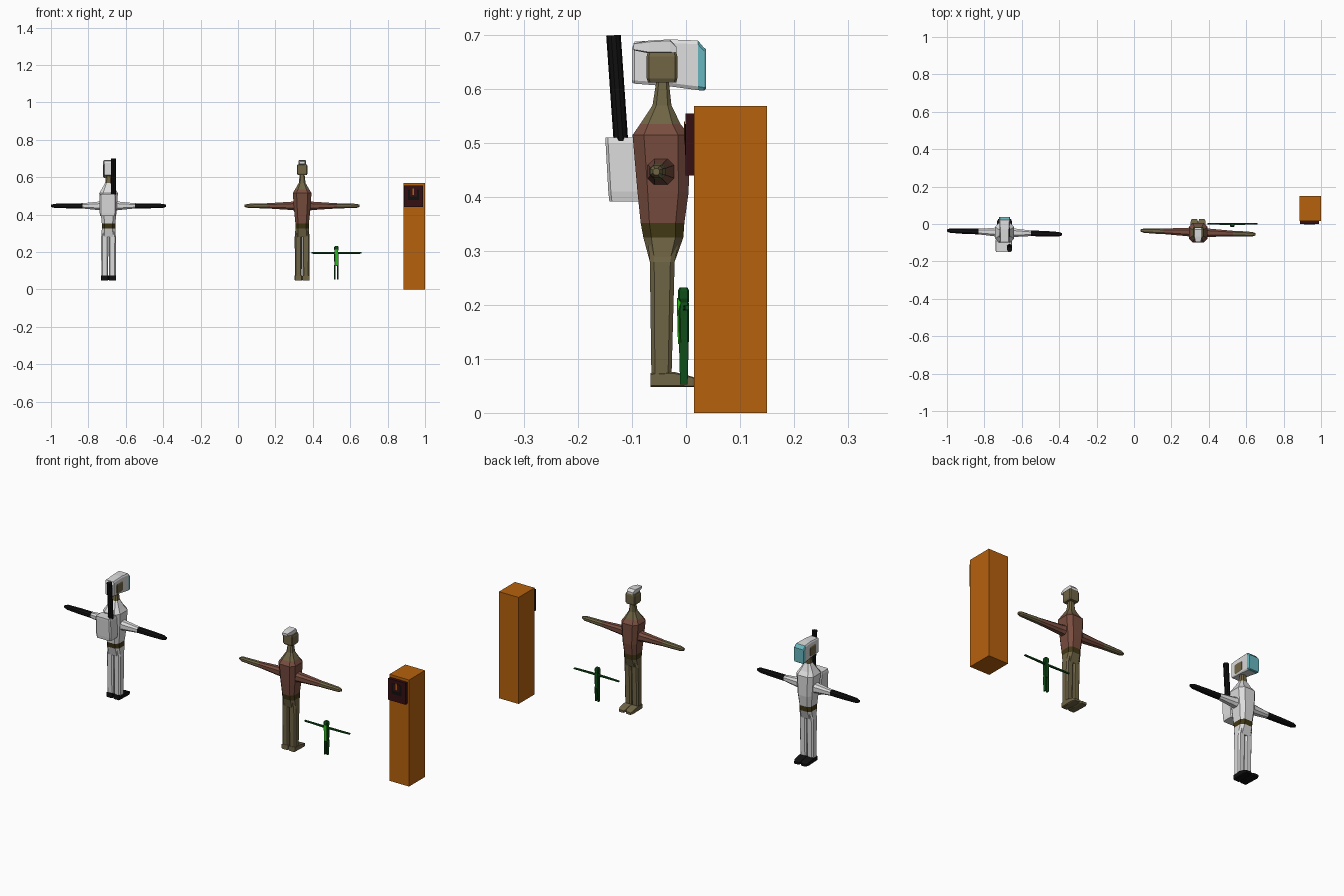
import bpy
import bmesh
import math
from mathutils import Matrix, Vector

if "Cube" in bpy.data.objects:
    bpy.data.objects.remove(bpy.data.objects["Cube"])


def material(name, *rgb):
    mat = bpy.data.materials.new(name)
    mat.use_nodes = True
    mat.diffuse_color = (*rgb, 1)
    mat.node_tree.nodes["Principled BSDF"].inputs["Base Color"].default_value = (*rgb, 1)
    return mat


WHITE = material("white", 0.72, 0.72, 0.72)
BLACK = material("black", 0.005, 0.005, 0.005)
TAN = material("olive tan", 0.16, 0.13, 0.06)
BROWN = material("red brown", 0.19, 0.075, 0.05)
BELT = material("dark olive", 0.055, 0.04, 0.007)
ORANGE = material("orange", 0.47, 0.12, 0.004)
MAROON = material("maroon", 0.035, 0.005, 0.006)
TEAL = material("teal", 0.14, 0.47, 0.52)
GREEN = material("bright green", 0.025, 0.52, 0.01)
DARK_GREEN = material("dark green", 0.005, 0.075, 0.009)

# Order of (along, across, other) coordinates for each loft direction
AXES = {"x": lambda t, u, v: (t, u, v),
        "y": lambda t, u, v: (u, t, v),
        "z": lambda t, u, v: (u, v, t)}


def finish(name, bm, mats):
    bmesh.ops.recalc_face_normals(bm, faces=bm.faces)
    mesh = bpy.data.meshes.new(name)
    bm.to_mesh(mesh)
    bm.free()
    for mat in mats:
        mesh.materials.append(mat)
    obj = bpy.data.objects.new(name, mesh)
    bpy.context.collection.objects.link(obj)
    return obj


def loft(name, axis, rings, colours, offset=(0, 0, 0), bevel=0.3):
    """Chamfered tube through rings (t, u0, u1, v0, v1), one colour per band."""
    bm = bmesh.new()
    mats = list(dict.fromkeys(colours))
    k = 1 - bevel
    corners = [(k, -1), (1, -k), (1, k), (k, 1), (-k, 1), (-1, k), (-1, -k), (-k, -1)]
    loops = []
    for t, u0, u1, v0, v1 in rings:
        cu, cv, hu, hv = (u0 + u1) / 2, (v0 + v1) / 2, (u1 - u0) / 2, (v1 - v0) / 2
        loops.append([bm.verts.new(Vector(AXES[axis](t, cu + a * hu, cv + b * hv))
                                   + Vector(offset)) for a, b in corners])
    for a, b, colour in zip(loops, loops[1:], colours):
        for i in range(8):
            j = (i + 1) % 8
            bm.faces.new((a[i], a[j], b[j], b[i])).material_index = mats.index(colour)
    bm.faces.new(loops[0]).material_index = mats.index(colours[0])
    bm.faces.new(loops[-1]).material_index = mats.index(colours[-1])
    return finish(name, bm, mats)


def box(name, x0, x1, y0, y1, z0, z1, mat):
    bm = bmesh.new()
    bmesh.ops.create_cube(bm, size=1)
    for v in bm.verts:
        v.co = (x1 if v.co.x > 0 else x0, y1 if v.co.y > 0 else y0, z1 if v.co.z > 0 else z0)
    return finish(name, bm, [mat])


def person(kind, x, torso, legs, boots, hands, collar, sleeve):
    place = (x, 0, 0)
    # Torso from hips to neck: height, half width, back, front
    profile = [(0.28, 0.039, -0.067, -0.021), (0.325, 0.036, -0.079, -0.005),
               (0.352, 0.036, -0.084, -0.003), (0.41, 0.042, -0.09, 0.005),
               (0.515, 0.05, -0.099, 0.006), (0.535, 0.038, -0.085, -0.01),
               (0.57, 0.018, -0.062, -0.027), (0.615, 0.013, -0.055, -0.032)]
    loft(kind + "_torso", "z", [(z, -w, w, y0, y1) for z, w, y0, y1 in profile],
         [legs, BELT, torso, torso, torso, collar, TAN], place, 0.4)
    loft(kind + "_head", "z", [(0.612, -0.024, 0.024, -0.07, -0.018),
                               (0.62, -0.028, 0.028, -0.073, -0.016),
                               (0.66, -0.028, 0.028, -0.073, -0.016),
                               (0.668, -0.025, 0.025, -0.071, -0.018)], [TAN] * 3, place, 0.15)
    for side, label in ((-1, "right"), (1, "left")):
        # Leg and foot
        cx = side * 0.0205
        loft(f"{kind}_{label}_leg", "z",
             [(z, cx - w, cx + w, y0, y1) for z, w, y0, y1 in
              ((0.06, 0.018, -0.064, -0.027), (0.28, 0.0195, -0.067, -0.021),
               (0.31, 0.014, -0.07, -0.015))], [legs] * 2, place, 0.35)
        loft(f"{kind}_{label}_foot", "y",
             [(y, cx - w, cx + w, 0.048, top) for y, w, top in
              ((-0.066, 0.018, 0.074), (-0.022, 0.02, 0.076),
               (0.012, 0.02, 0.067), (0.027, 0.014, 0.06))], [boots] * 3, place, 0.2)
        # Arm: distance out from the middle, half depth, half height
        rings = []
        for out, ry, rz in ((0.03, 0.027, 0.026), (0.06, 0.022, 0.022),
                            (sleeve, 0.015, 0.014), (0.22, 0.015, 0.013),
                            (0.29, 0.012, 0.011), (0.307, 0.006, 0.006)):
            cy = -0.045 - side * out * 0.033
            rings.append((side * out, cy - ry, cy + ry, 0.447 - rz, 0.447 + rz))
        loft(f"{kind}_{label}_arm", "x", rings, [torso] * 2 + [hands] * 3, place, 0.5)


# Two standing people with outstretched arms
SUIT_X, PLAIN_X = -0.692, 0.343
person("suited", SUIT_X, WHITE, WHITE, BLACK, BLACK, WHITE, 0.14)
person("plain", PLAIN_X, BROWN, TAN, TAN, TAN, TAN, 0.185)

# Hair on the plain person
loft("plain_hair", "y", [(-0.097, -0.014, 0.014, 0.672, 0.685),
                         (-0.068, -0.02, 0.02, 0.666, 0.69),
                         (-0.03, -0.02, 0.02, 0.666, 0.692),
                         (-0.018, -0.018, 0.018, 0.666, 0.679)],
     [WHITE] * 3, (PLAIN_X, 0, 0), 0.2)

# Helmet with visor, open at the sides of the head
loft("helmet", "y", [(-0.1, -0.021, 0.021, 0.612, 0.675),
                     (-0.095, -0.025, 0.025, 0.61, 0.688),
                     (-0.03, -0.026, 0.026, 0.605, 0.692),
                     (0.022, -0.03, 0.03, 0.598, 0.69),
                     (0.033, -0.03, 0.03, 0.597, 0.677),
                     (0.037, -0.028, 0.028, 0.6, 0.674)],
     [WHITE] * 3 + [TEAL] * 2, (SUIT_X, 0, 0), 0.15)

# Backpack and its leaning tube
loft("backpack", "z", [(0.392, -0.045, 0.037, -0.142, -0.08),
                       (0.41, -0.048, 0.04, -0.144, -0.08),
                       (0.5, -0.048, 0.04, -0.149, -0.085),
                       (0.51, -0.045, 0.037, -0.149, -0.09)],
     [WHITE] * 3, (SUIT_X, 0, 0), 0.15)
bm = bmesh.new()
bmesh.ops.create_cone(bm, cap_ends=True, segments=10, radius1=0.0135, radius2=0.0135, depth=0.24)
bmesh.ops.transform(bm, verts=bm.verts, matrix=Matrix.Translation((-0.666, -0.126, 0.58))
                    @ Matrix.Rotation(math.radians(4), 4, "X"))
finish("backpack_tube", bm, [BLACK])

# Small green figure
FIG = (0.526, 0, 0)
loft("small_body", "z", [(0.125, -0.011, 0.011, -0.012, 0.005),
                         (0.19, -0.012, 0.012, -0.014, 0.006),
                         (0.205, -0.009, 0.009, -0.012, 0.005),
                         (0.212, -0.012, 0.012, -0.015, 0.006),
                         (0.226, -0.012, 0.012, -0.015, 0.006),
                         (0.232, -0.008, 0.008, -0.012, 0.003)], [DARK_GREEN] * 5, FIG)
loft("small_back_plate", "z", [(0.128, -0.008, 0.008, -0.015, -0.007),
                               (0.213, -0.009, 0.009, -0.017, -0.007)], [GREEN], FIG, 0.2)
for side, label in ((-1, "right"), (1, "left")):
    cx = side * 0.0075
    loft(f"small_{label}_leg", "z", [(0.053, cx - 0.004, cx + 0.004, -0.011, 0.003),
                                     (0.13, cx - 0.004, cx + 0.004, -0.013, 0.005)],
         [DARK_GREEN], FIG)
    loft(f"small_{label}_arm", "x", [(side * 0.005, -0.006, 0.004, 0.19, 0.2),
                                     (side * 0.133, -0.002, 0.006, 0.191, 0.199)],
         [DARK_GREEN], FIG)

# Cabinet with a control panel
box("cabinet", 0.884, 1.0, 0.015, 0.15, 0, 0.569, ORANGE)
box("control_panel", 0.888, 0.99, -0.001, 0.015, 0.44, 0.555, MAROON)
box("panel_screen", 0.908, 0.968, -0.002, 0.0, 0.478, 0.535, BLACK)
box("panel_inset", 0.919, 0.957, -0.003, -0.001, 0.497, 0.535, MAROON)
box("panel_handle", 0.934, 0.942, -0.004, -0.002, 0.505, 0.54, ORANGE)
